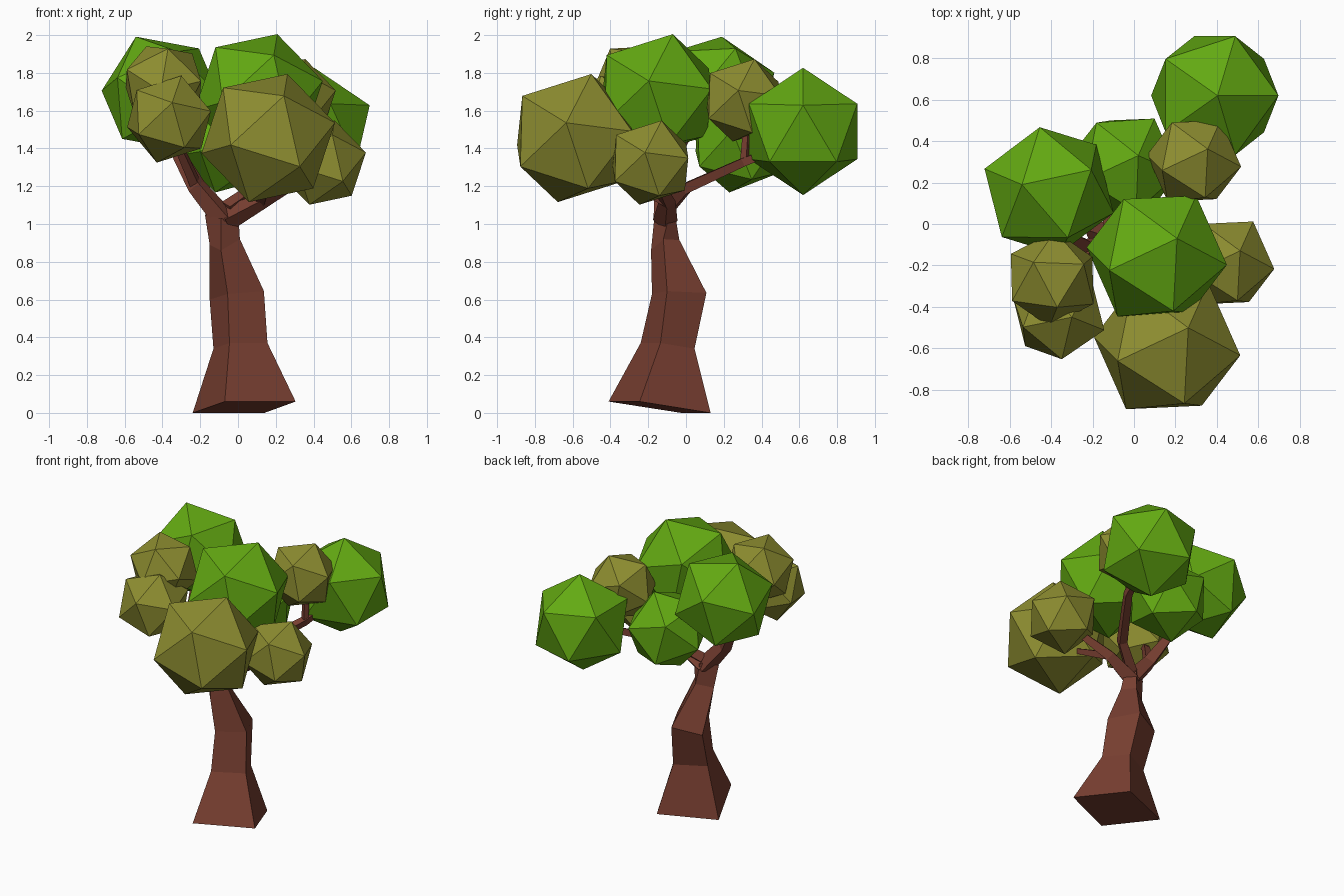
import bpy, bmesh
from mathutils import Vector, Matrix

cube = bpy.data.objects.get("Cube")
if cube:
    bpy.data.objects.remove(cube)


def make_material(name, color):
    mat = bpy.data.materials.new(name)
    mat.use_nodes = True
    mat.diffuse_color = (*color, 1)
    mat.node_tree.nodes["Principled BSDF"].inputs["Base Color"].default_value = (*color, 1)
    return mat


bark = make_material("bark brown", (0.19, 0.05, 0.031))
green = make_material("leaf green", (0.125, 0.4, 0.006))
olive = make_material("leaf olive", (0.27, 0.27, 0.03))


def finish(bm, name, mat):
    """Turn a bmesh into a flat shaded object of one colour."""
    bmesh.ops.recalc_face_normals(bm, faces=bm.faces)
    mesh = bpy.data.meshes.new(name)
    bm.to_mesh(mesh)
    bm.free()
    mesh.materials.append(mat)
    obj = bpy.data.objects.new(name, mesh)
    bpy.context.collection.objects.link(obj)
    return obj


def loft(name, rings, mat):
    """Skin a stack of equal sized rings and cap both ends."""
    bm = bmesh.new()
    loops = [[bm.verts.new(point) for point in ring] for ring in rings]
    for low, high in zip(loops, loops[1:]):
        for i in range(len(low)):
            j = (i + 1) % len(low)
            bm.faces.new((low[i], low[j], high[j], high[i]))
    bm.faces.new(loops[0][::-1])
    bm.faces.new(loops[-1])
    return finish(bm, name, mat)


def branch(name, path, start, end):
    """Square tapering limb along a path of points."""
    points = [Vector(p) for p in path]
    last = len(points) - 1
    rings = []
    for i, point in enumerate(points):
        along = (points[min(i + 1, last)] - points[max(i - 1, 0)]).normalized()
        side = along.cross(Vector((0.3, -1, 0.2))).normalized()
        other = along.cross(side)
        radius = start + (end - start) * i / last
        rings.append([point + radius * d for d in (side, other, -side, -other)])
    return loft(name, rings, bark)


def leaf_clump(name, center, radius, pole, neighbour, mat):
    """Icosahedron turned so that two adjacent corners point as given."""
    z = Vector(pole).normalized()
    x = Vector(neighbour)
    x = (x - z * x.dot(z)).normalized()
    turn = Matrix((x, z.cross(x), z)).transposed().to_4x4()
    bm = bmesh.new()
    bmesh.ops.create_icosphere(bm, subdivisions=1, radius=radius,
                               matrix=Matrix.Translation(center) @ turn)
    return finish(bm, name, mat)


# Trunk: four cornered rings in the order right, front, left, back
loft("trunk", [
    [(0.305, -0.245, 0.06), (-0.07, -0.41, 0.06), (-0.24, -0.025, 0), (0.14, 0.13, 0)],
    [(0.156, -0.135, 0.37), (-0.045, -0.24, 0.37), (-0.13, -0.06, 0.34), (0.07, 0.045, 0.34)],
    [(0.137, -0.1, 0.645), (-0.055, -0.18, 0.63), (-0.15, 0.03, 0.6), (0.04, 0.108, 0.635)],
    [(0.01, -0.12, 0.92), (-0.09, -0.185, 0.86), (-0.15, -0.1, 0.89), (-0.05, -0.035, 0.915)],
    [(0.005, -0.1, 1), (-0.09, -0.168, 1.03), (-0.175, -0.12, 1.05), (-0.07, -0.06, 1.06)],
], bark)

# Limbs
fork = (-0.07, -0.11, 1.02)
right_joint = (0.12, -0.1, 1.12)
back_joint = (0.31, 0.31, 1.33)
left_joint = (-0.22, -0.12, 1.2)
branch("left_limb", [fork, left_joint, (-0.32, -0.06, 1.38), (-0.38, 0.08, 1.6)], 0.065, 0.025)
branch("left_twig", [left_joint, (-0.31, -0.25, 1.4), (-0.36, -0.35, 1.5)], 0.035, 0.02)
branch("right_limb", [fork, right_joint, (0.4, -0.18, 1.28)], 0.065, 0.025)
branch("front_twig", [right_joint, (0.18, -0.45, 1.3)], 0.035, 0.02)
branch("back_limb", [(-0.06, -0.1, 1.08), (0.1, 0, 1.19), back_joint, (0.38, 0.55, 1.42)], 0.045, 0.025)
branch("back_twig", [back_joint, (0.31, 0.33, 1.6)], 0.025, 0.02)

# Foliage: most olive clumps share one tilt
tilt = ((0.96, -0.12, 0.22), (0.25, 0.25, 0.93))
clumps = [
    ("back_clump", (0.39, 0.62, 1.49), 0.337, (0.91, 0, 0.41), (0.04, 0, 1), green),
    ("crown_clump", (0.11, -0.155, 1.68), 0.35, *tilt, green),
    ("left_clump", (-0.41, 0.16, 1.69), 0.33, (-0.13, 0.03, 0.3), (-0.29, 0.1, 0), green),
    ("inner_clump", (-0.05, 0.28, 1.43), 0.277, (0.07, 0.05, 0.26), (0.15, 0.23, 0.05), green),
    ("front_clump", (0.16, -0.59, 1.455), 0.365, *tilt, olive),
    ("right_clump", (0.445, -0.188, 1.325), 0.24, *tilt, olive),
    ("upper_back_clump", (0.29, 0.305, 1.655), 0.235, *tilt, olive),
    ("upper_left_clump", (-0.395, -0.265, 1.74), 0.234, (-0.09, 0.08, 0.2), (-0.185, -0.105, 0.07), olive),
    ("lower_left_clump", (-0.365, -0.43, 1.555), 0.24, (0.065, -0.02, 0.23), (0.015, -0.21, 0.08), olive),
]
for clump in clumps:
    leaf_clump(*clump)
